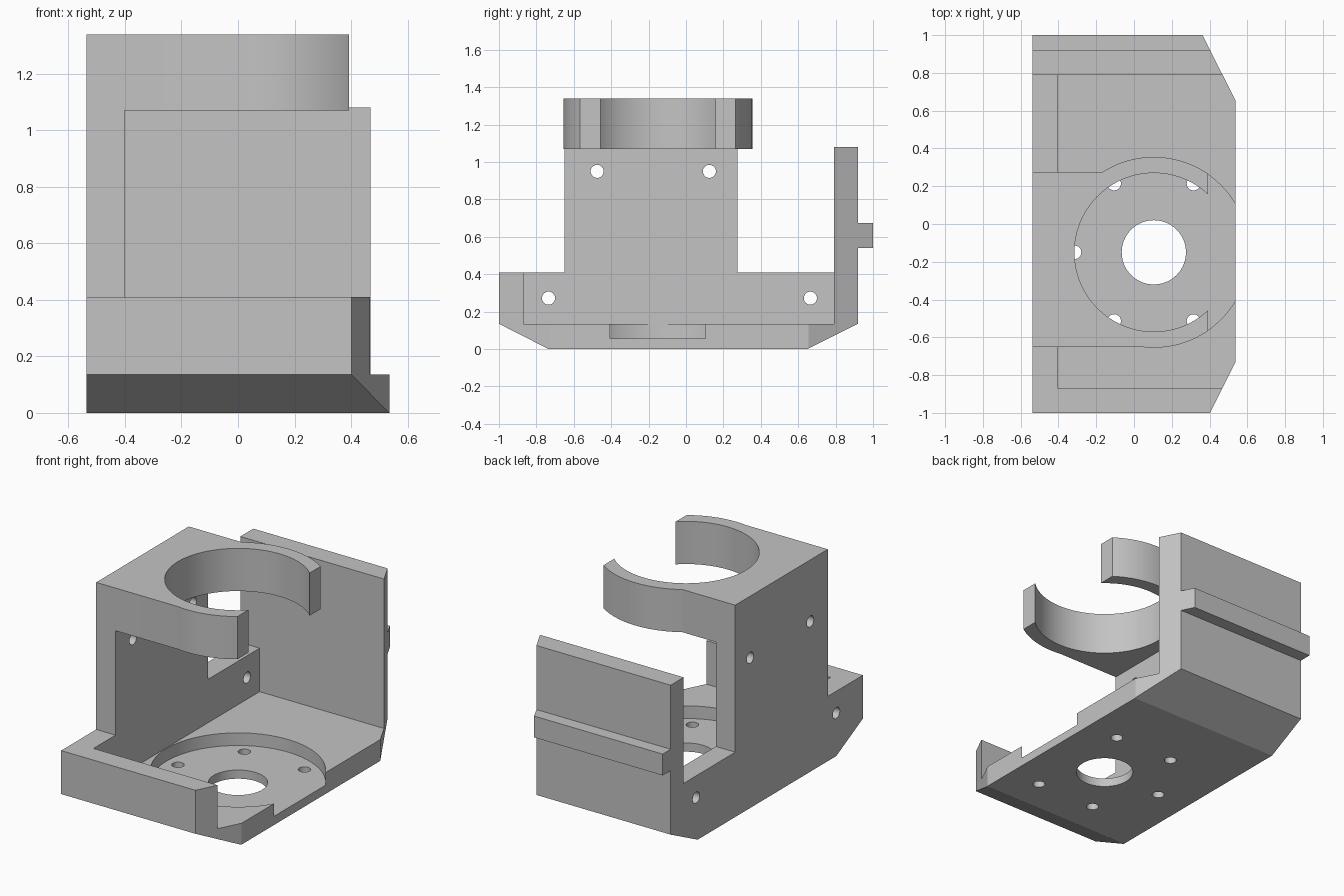
import bpy, bmesh, math
from mathutils import Vector

if "Cube" in bpy.data.objects:
    bpy.data.objects.remove(bpy.data.objects["Cube"], do_unlink=True)

grey = bpy.data.materials.new("plain_grey")
grey.use_nodes = True
COLOUR = (0.55, 0.55, 0.55, 1)
grey.diffuse_color = COLOUR
grey.node_tree.nodes["Principled BSDF"].inputs["Base Color"].default_value = COLOUR

LEFT, RIGHT = -0.537, 0.537
CX, CY = 0.105, -0.15          # shared axis of clamp, recess and bore
OUTER, INNER = 0.505, 0.42


def prism(name, points, axis, low, high):
    """Extrude a flat outline along x (points are y, z) or z (points are x, y)."""
    bm = bmesh.new()
    place = (lambda p: (low, p[0], p[1])) if axis == "x" else (lambda p: (p[0], p[1], low))
    face = bm.faces.new([bm.verts.new(place(p)) for p in points])
    grown = bmesh.ops.extrude_face_region(bm, geom=[face])["geom"]
    shift = Vector((high - low, 0, 0)) if axis == "x" else Vector((0, 0, high - low))
    bmesh.ops.translate(bm, vec=shift, verts=[v for v in grown if isinstance(v, bmesh.types.BMVert)])
    bmesh.ops.recalc_face_normals(bm, faces=bm.faces)
    mesh = bpy.data.meshes.new(name)
    bm.to_mesh(mesh)
    bm.free()
    mesh.materials.append(grey)
    obj = bpy.data.objects.new(name, mesh)
    bpy.context.collection.objects.link(obj)
    return obj


def arc(cx, cy, radius, start, end, steps):
    angles = [start + (end - start) * i / steps for i in range(steps + 1)]
    return [(cx + radius * math.cos(a), cy + radius * math.sin(a)) for a in angles]


def cylinder(name, a, b, radius, axis, low, high, steps=96):
    return prism(name, arc(a, b, radius, 0, math.tau, steps)[:-1], axis, low, high)


def combine(target, tool, operation):
    mod = target.modifiers.new(operation.lower(), "BOOLEAN")
    mod.operation, mod.solver, mod.object = operation, "EXACT", tool
    bpy.context.view_layer.objects.active = target
    bpy.ops.object.modifier_apply(modifier=mod.name)
    bpy.data.objects.remove(tool, do_unlink=True)


# Floor, low front wall, tall back wall and rail share one side profile
bracket = prism("mounting_bracket", [
    (-0.735, 0), (0.65, 0), (0.92, 0.135), (0.92, 0.54), (1, 0.54), (1, 0.675),
    (0.92, 0.675), (0.92, 1.08), (0.79, 1.08), (0.79, 0.135),
    (-0.87, 0.135), (-0.87, 0.41), (-1, 0.41), (-1, 0.135)], "x", LEFT, 0.8)

# Trim the two slanted corners and the open side
trim = prism("corner_trim", [
    (-0.8, -1.2), (0.302, -1.2), (RIGHT, -0.73), (RIGHT, 0.655),
    (0.261, 1.2), (-0.8, 1.2)], "z", -0.2, 2)
combine(bracket, trim, "INTERSECT")

# Stepped upright plate along the closed side
PLATE_FRONT, PLATE_BACK = -0.65, 0.275
plate = prism("side_plate", [
    (-0.735, 0), (0.65, 0), (0.92, 0.135), (0.92, 0.41), (PLATE_BACK, 0.41),
    (PLATE_BACK, 1.34), (PLATE_FRONT, 1.34), (PLATE_FRONT, 0.41),
    (-1, 0.41), (-1, 0.135)], "x", LEFT, -0.402)
combine(bracket, plate, "UNION")

# Open clamp: a thick C merging into a block on the plate
tip = 0.392 - CX
out_tip, in_tip = math.acos(tip / OUTER), math.acos(tip / INNER)
front_join = -math.pi + math.asin((CY - PLATE_FRONT) / OUTER)
back_join = math.pi - math.asin((PLATE_BACK - CY) / OUTER)
outline = [(LEFT, PLATE_FRONT)]
outline += arc(CX, CY, OUTER, front_join, -out_tip, 24)
outline += arc(CX, CY, INNER, -in_tip, in_tip - math.tau, 72)
outline += arc(CX, CY, OUTER, out_tip, back_join, 24)
outline.append((LEFT, PLATE_BACK))
combine(bracket, prism("clamp", outline, "z", 1.07, 1.34), "UNION")

# Round recess and through bore in the floor
combine(bracket, cylinder("recess", CX, CY, 0.502, "z", 0.055, 0.3), "DIFFERENCE")
combine(bracket, cylinder("bore", CX, CY, 0.17, "z", -0.1, 0.3), "DIFFERENCE")

# Five screw holes around the bore
for i in range(1, 6):
    a = i * math.tau / 6
    hole = cylinder("floor_hole", CX + INNER * math.cos(a), CY + INNER * math.sin(a),
                    0.036, "z", -0.1, 0.3, 32)
    combine(bracket, hole, "DIFFERENCE")

# Four screw holes through the side plate
for y, z in [(-0.475, 0.95), (0.125, 0.95), (-0.735, 0.272), (0.665, 0.272)]:
    combine(bracket, cylinder("side_hole", y, z, 0.035, "x", -0.7, -0.3, 32), "DIFFERENCE")

bpy.ops.object.select_all(action="DESELECT")
bracket.select_set(True)
bpy.context.view_layer.objects.active = bracket
bpy.ops.object.shade_smooth_by_angle(angle=math.radians(25))
